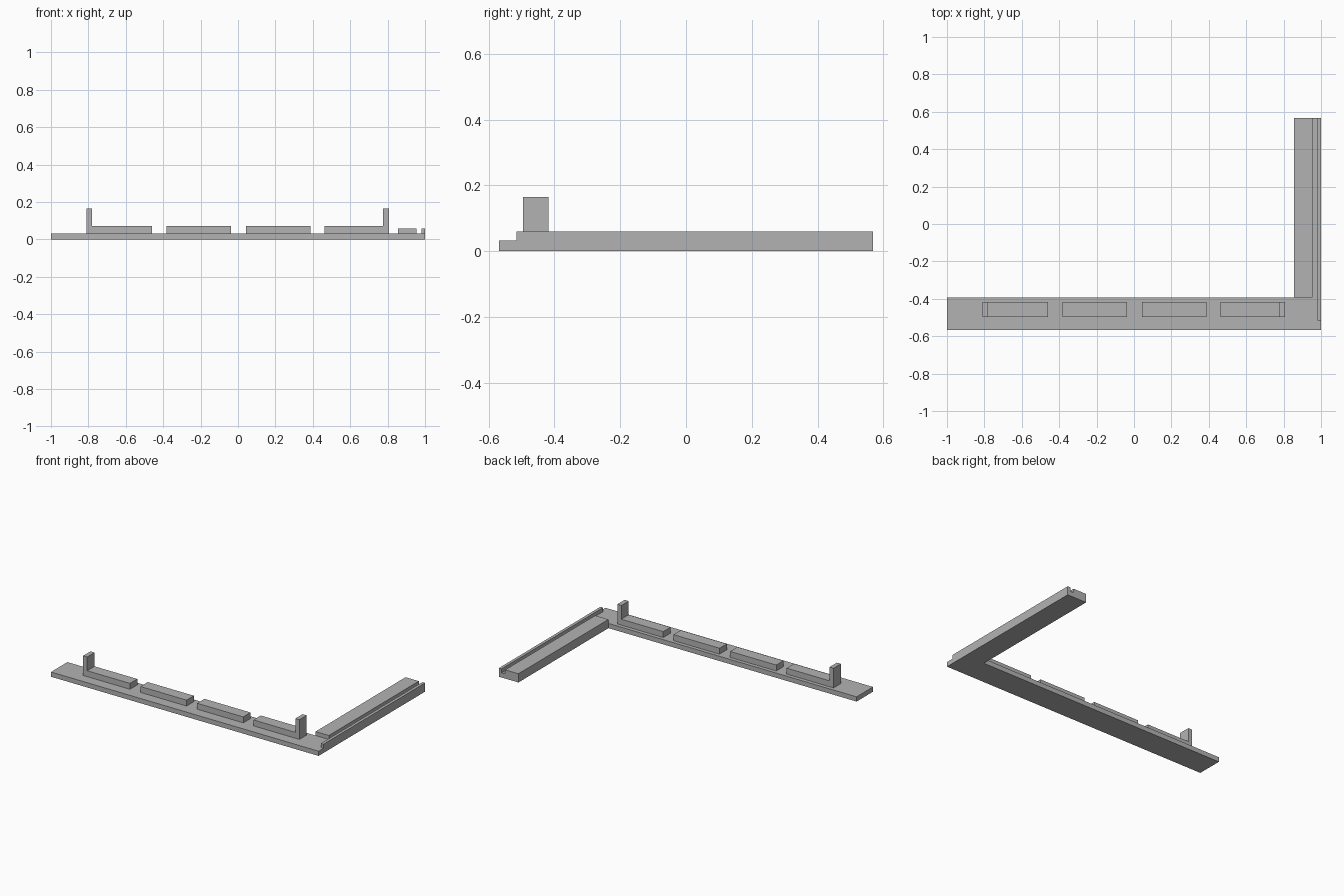
import bpy
import bmesh

cube = bpy.data.objects.get("Cube")
if cube:
    bpy.data.objects.remove(cube, do_unlink=True)

grey = bpy.data.materials.new("plain grey")
grey.use_nodes = True
colour = (0.45, 0.45, 0.45, 1)
grey.diffuse_color = colour
grey.node_tree.nodes["Principled BSDF"].inputs["Base Color"].default_value = colour


def prism(name, outline, bottom, top):
    """Extrude a flat outline upward into a solid."""
    bm = bmesh.new()
    base = bm.faces.new([bm.verts.new((x, y, bottom)) for x, y in outline])
    result = bmesh.ops.extrude_face_region(bm, geom=[base])
    for item in result["geom"]:
        if isinstance(item, bmesh.types.BMVert):
            item.co.z = top
    bmesh.ops.recalc_face_normals(bm, faces=bm.faces)
    mesh = bpy.data.meshes.new(name)
    bm.to_mesh(mesh)
    bm.free()
    mesh.materials.append(grey)
    obj = bpy.data.objects.new(name, mesh)
    bpy.context.collection.objects.link(obj)
    return obj


def rect(x0, x1, y0, y1):
    return [(x0, y0), (x1, y0), (x1, y1), (x0, y1)]


FRONT, BACK = -0.568, 0.568
INNER_X, INNER_Y = 0.855, -0.393
FLOOR, RAIL_TOP = 0.032, 0.059

# L-shaped base plate
prism("base_plate", [(-1, FRONT), (1, FRONT), (1, BACK), (INNER_X, BACK),
                     (INNER_X, INNER_Y), (-1, INNER_Y)], 0, FLOOR)

# Wide rail and thin lip with a groove between them
prism("side_rail", rect(INNER_X, 0.954, INNER_Y, BACK), FLOOR, RAIL_TOP)
prism("side_lip", rect(0.98, 1, -0.515, BACK), FLOOR, RAIL_TOP)

# Row of blocks, the outer two carrying an upright at their outer ends
Y0, Y1, POST = -0.496, -0.418, 0.03
blocks = [(-0.81, -0.46), (-0.382, -0.037), (0.042, 0.387), (0.463, 0.806)]
for i, (x0, x1) in enumerate(blocks):
    if i == 0:
        x0 += POST
    if i == len(blocks) - 1:
        x1 -= POST
    prism(f"block_{i + 1}", rect(x0, x1, Y0, Y1), FLOOR, 0.072)

left, right = blocks[0][0], blocks[-1][1]
prism("right_post", rect(left, left + POST, Y0, Y1), FLOOR, 0.165)
prism("left_post", rect(right - POST, right, Y0, Y1), FLOOR, 0.165)
